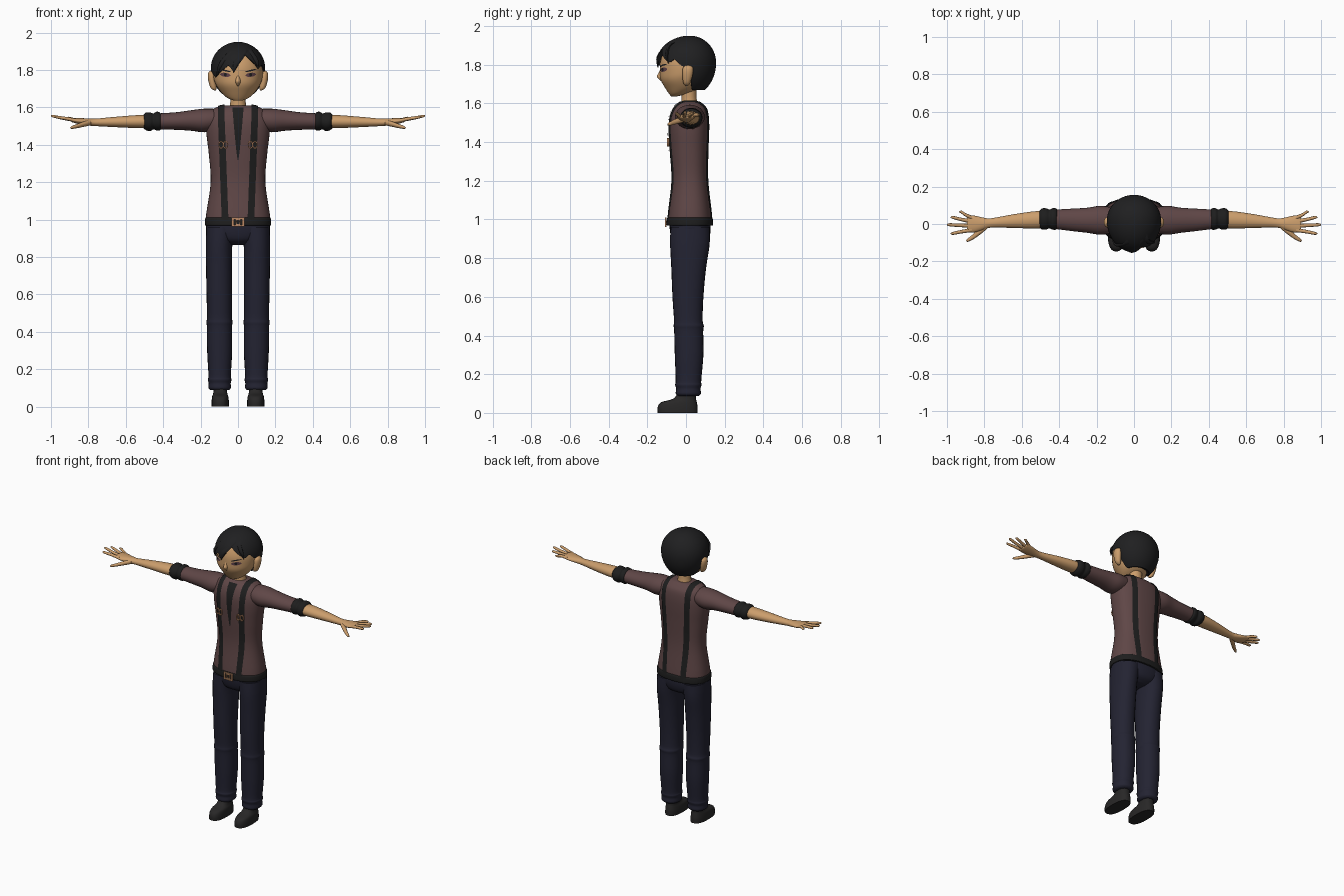
import bpy, bmesh, math
from mathutils import Vector
from mathutils.bvhtree import BVHTree

if "Cube" in bpy.data.objects:
    bpy.data.objects.remove(bpy.data.objects["Cube"])


def material(name, r, g, b):
    m = bpy.data.materials.new(name)
    m.diffuse_color = (r, g, b, 1)
    m.use_nodes = True
    m.node_tree.nodes["Principled BSDF"].inputs["Base Color"].default_value = m.diffuse_color
    return m


SKIN = material("skin", 0.60, 0.34, 0.15)
SHIRT = material("maroon cloth", 0.115, 0.062, 0.062)
NAVY = material("navy cloth", 0.017, 0.017, 0.032)
HAIR = material("black hair", 0.014, 0.014, 0.015)
TRIM = material("black trim", 0.013, 0.013, 0.013)
SHOE = material("dark leather", 0.021, 0.020, 0.020)
COPPER = material("copper", 0.50, 0.25, 0.13)
EYE = material("eye purple", 0.12, 0.055, 0.07)


def finish(bm, name, mat, mirrored=False, angle=60):
    bmesh.ops.recalc_face_normals(bm, faces=bm.faces)
    me = bpy.data.meshes.new(name)
    bm.to_mesh(me)
    me.shade_smooth()
    me.set_sharp_from_angle(angle=math.radians(angle))
    me.materials.append(mat)
    ob = bpy.data.objects.new(name, me)
    bpy.context.collection.objects.link(ob)
    if mirrored:
        mod = ob.modifiers.new("mirror", 'MIRROR')
        mod.use_clip = False
        mod.use_mirror_merge = False
    return ob


def skin_rings(bm, rings, closed=True):
    for a, b in zip(rings, rings[1:]):
        n = len(a)
        for i in range(n if closed else n - 1):
            j = (i + 1) % n
            bm.faces.new((a[i], a[j], b[j], b[i]))


def loft(name, axis, secs, mat, mirrored=False, sides=24, n=2.0, sub=4):
    """Sections (pos, centre u, centre v, radius u, radius v), smoothly blended."""
    pts = []
    for i in range(len(secs) - 1):
        p0, p1, p2, p3 = (secs[max(i - 1, 0)], secs[i], secs[i + 1],
                          secs[min(i + 2, len(secs) - 1)])
        for k in range(sub):
            t = k / sub
            pts.append([0.5 * (2 * b + (c - a) * t + (2 * a - 5 * b + 4 * c - d) * t * t
                               + (3 * b - a - 3 * c + d) * t ** 3)
                        for a, b, c, d in zip(p0, p1, p2, p3)])
    pts.append(secs[-1])
    bm, rings = bmesh.new(), []
    for pos, cu, cv, ru, rv in pts:
        ring = []
        for k in range(sides):
            a = 2 * math.pi * k / sides
            c, s = math.cos(a), math.sin(a)
            u = cu + max(ru, .001) * math.copysign(abs(c) ** (2 / n), c)
            v = cv + max(rv, .001) * math.copysign(abs(s) ** (2 / n), s)
            ring.append(bm.verts.new((u, v, pos) if axis == 'z' else (pos, u, v)))
        rings.append(ring)
    skin_rings(bm, rings)
    bm.faces.new(rings[0])
    bm.faces.new(rings[-1])
    return finish(bm, name, mat, mirrored)


def tree_of(ob):
    me = ob.data
    return BVHTree.FromPolygons([v.co for v in me.vertices],
                                [list(p.vertices) for p in me.polygons])


def patch(name, tree, rows, mat, mirrored=False, lift=.005):
    """Thin plate: each row holds (origin, direction) rays projected on a body."""
    bm, grid = bmesh.new(), []
    for row in rows:
        line = []
        for o, d in row:
            hit, nor, _, _ = tree.ray_cast(Vector(o), Vector(d))
            if hit is None:
                break
            line.append(bm.verts.new(hit - Vector(d).normalized() * lift))
        if len(line) == len(row):
            grid.append(line)
    skin_rings(bm, grid, closed=False)
    return finish(bm, name, mat, mirrored)


# torso and hem band
torso = loft("shirt_body", 'z', [
    (.975, 0, .02, .172, .115), (1.03, 0, .02, .17, .112), (1.2, 0, .02, .146, .095),
    (1.35, 0, .016, .156, .1), (1.45, 0, .015, .168, .105), (1.52, 0, .016, .17, .103),
    (1.57, 0, .02, .152, .09), (1.597, 0, .02, .122, .068), (1.61, 0, .02, .085, .05)],
    SHIRT, sides=48, n=2.4)
loft("hem_band", 'z', [(.968, 0, .02, .17, .112), (.972, 0, .02, .177, .12),
                       (1.005, 0, .02, .176, .118), (1.012, 0, .02, .168, .11)],
     TRIM, sides=48, n=2.4)
body = tree_of(torso)

# straps running up the front, over the shoulder and down the back
rows = []
heights = [1.0 + .53 * i / 14 for i in range(15)]
rays = [(-1, 0, z) for z in heights]
rays += [(-math.cos(math.radians(a)), math.sin(math.radians(a)), 1.53) for a in range(12, 170, 12)]
rays += [(1, 0, z) for z in reversed(heights)]
for dy, dz, z in rays:
    x = .069 + .02 * (z - 1) / .53
    rows.append([((x + w, .02 + dy * .5, z + dz * .5), (0, -dy, -dz)) for w in (-.018, 0, .018)])
patch("shoulder_strap", body, rows, TRIM, True)

# open neck
rows = []
for i in range(13):
    z = 1.32 + .28 * i / 12
    w = .002 + .028 * (i / 12) ** .8
    rows.append([((w * k, -1, z), (0, 1, 0)) for k in (-1, -.5, 0, .5, 1)])
patch("neck_opening", body, rows, TRIM)


# buckles
def ring(name, x, y, z, sx, sz, sides, mirrored):
    bm, rings = bmesh.new(), []
    off = math.pi / 4 if sides == 4 else 0
    for i in range(sides):
        a = off + 2 * math.pi * i / sides
        c, s = math.cos(a) * sx, math.sin(a) * sz
        rings.append([bm.verts.new((x + c * f, y + d, z + s * f))
                      for f, d in ((1, 0), (1, -.008), (.66, -.008), (.66, 0))])
    skin_rings(bm, rings + rings[:1])
    finish(bm, name, COPPER, mirrored, 30)


ring("strap_buckle_inner", .066, -.089, 1.4, .014, .022, 12, True)
ring("strap_buckle_outer", .091, -.085, 1.4, .014, .022, 12, True)
ring("belt_buckle", 0, -.1, .986, .048, .034, 4, False)
ring("belt_buckle_pin", 0, -.1, .986, .02, .022, 4, False)

# sleeves, cuffs, forearms
loft("sleeve", 'x', [(.11, .02, 1.537, .068, .055), (.18, .02, 1.53, .077, .063),
                     (.25, .02, 1.53, .067, .055), (.33, .022, 1.527, .06, .047),
                     (.44, .026, 1.525, .05, .042)], SHIRT, True)
loft("rolled_cuff", 'x', [(.408, .027, 1.525, .045, .036), (.418, .027, 1.525, .057, .048),
                          (.436, .027, 1.527, .057, .05), (.452, .027, 1.525, .05, .043),
                          (.47, .027, 1.523, .057, .05), (.492, .027, 1.525, .056, .047),
                          (.506, .027, 1.525, .044, .035)], TRIM, True)
loft("forearm", 'x', [(.45, .025, 1.525, .044, .035), (.53, .022, 1.524, .046, .035),
                      (.65, .015, 1.522, .036, .028), (.76, .006, 1.52, .025, .02),
                      (.80, .002, 1.522, .031, .019), (.85, 0, 1.527, .044, .016),
                      (.885, 0, 1.532, .045, .012), (.893, 0, 1.533, .036, .008)], SKIN, True)

# fingers: base y, tip x, tip y, tip z
for name, by, tx, ty, tz in (("little_finger", .033, .935, .064, 1.548),
                             ("ring_finger", .013, .98, .035, 1.555),
                             ("middle_finger", -.01, 1.0, -.004, 1.56),
                             ("index_finger", -.032, .98, -.05, 1.555)):
    loft(name, 'x', [(.865, by, 1.53, .011, .01),
                     ((.865 + tx) / 2, (by + ty) / 2, 1.541, .0095, .009),
                     (tx - .012, ty, tz - .007, .008, .0075), (tx, ty, tz - .005, .002, .002)],
         SKIN, True, sides=10)
loft("thumb", 'x', [(.785, -.01, 1.52, .016, .015), (.825, -.04, 1.51, .018, .014),
                    (.86, -.068, 1.5, .014, .011), (.888, -.086, 1.493, .009, .008),
                    (.897, -.09, 1.491, .002, .002)], SKIN, True, sides=12)

# trousers
loft("trouser_seat", 'z', [(.865, 0, .022, .05, .05), (.89, 0, .022, .12, .09),
                           (.94, 0, .022, .168, .105), (1.0, 0, .02, .166, .105)],
     NAVY, sides=40, n=2.3)
loft("trouser_leg", 'z', [(.088, .098, .012, .05, .055), (.1, .098, .012, .06, .065),
                          (.125, .098, .012, .059, .063), (.145, .098, .012, .063, .068),
                          (.17, .098, .013, .06, .066), (.3, .098, .016, .067, .074),
                          (.42, .099, .014, .067, .075), (.45, .099, .014, .07, .078),
                          (.48, .099, .012, .067, .074), (.6, .1, .01, .068, .08),
                          (.75, .101, .014, .07, .09), (.87, .101, .02, .071, .102),
                          (.96, .09, .022, .08, .102)], NAVY, True, n=2.2)

# shoes
loft("shoe", 'z', [(0, .095, -.043, .046, .103), (.03, .095, -.043, .046, .103),
                   (.055, .095, -.036, .043, .092), (.075, .095, -.006, .037, .058),
                   (.12, .095, .01, .036, .044)], SHOE, True, n=2.5)

# neck, head, nose, ears
loft("neck", 'z', [(1.58, 0, .018, .055, .05), (1.615, 0, .016, .042, .04),
                   (1.70, 0, .012, .042, .04)], SKIN)
head = loft("head", 'z', [(1.636, 0, -.062, .02, .014), (1.65, 0, -.04, .056, .048),
                          (1.68, 0, -.018, .09, .09), (1.72, 0, -.016, .117, .114),
                          (1.76, 0, -.004, .131, .131), (1.82, 0, .0, .133, .132),
                          (1.88, 0, .01, .112, .115), (1.92, 0, .015, .065, .07)],
            SKIN, sides=40)
loft("nose", 'z', [(1.715, 0, -.124, .006, .006), (1.738, 0, -.131, .014, .02),
                   (1.76, 0, -.126, .01, .014), (1.79, 0, -.125, .006, .004)], SKIN, sides=12)
loft("ear", 'z', [(1.69, .122, .004, .004, .006), (1.705, .131, .004, .016, .018),
                  (1.75, .14, .008, .02, .028), (1.785, .141, .01, .018, .026),
                  (1.8, .135, .01, .004, .006)], SKIN, True, sides=14)

# eyes and brows
face = tree_of(head)


def face_mark(name, mat, x0, z0, half_w, half_h, slope, lift):
    rows = []
    for i in range(9):
        t = i / 4 - 1
        h = half_h * max(1 - t * t, .02) ** .5
        z = z0 + slope * t
        rows.append([((x0 + half_w * t, -1, z + h * k), (0, 1, 0)) for k in (-1, 0, 1)])
    patch(name, face, rows, mat, True, lift)


face_mark("eye", EYE, .068, 1.774, .028, .011, .003, .003)
face_mark("pupil", HAIR, .068, 1.775, .008, .009, 0, .005)
face_mark("eyebrow", HAIR, .068, 1.797, .03, .004, .007, .004)

# hair cap with a jagged hairline (angle from the front, lowest height)
LINE = [(-180, 1.67), (-97, 1.67), (-91, 1.73), (-85, 1.785), (-75, 1.79), (-60, 1.76),
        (-52, 1.77), (-35, 1.80), (-20, 1.825), (-10, 1.79), (0, 1.825), (18, 1.88),
        (26, 1.86), (40, 1.83), (52, 1.81), (62, 1.83), (75, 1.795), (85, 1.785),
        (91, 1.73), (97, 1.67), (180, 1.67)]


def hairline(a):
    for (a0, z0), (a1, z1) in zip(LINE, LINE[1:]):
        if a <= a1:
            return z0 + (z1 - z0) * (a - a0) / (a1 - a0)
    return LINE[-1][1]


bm, columns = bmesh.new(), []
for i in range(120):
    deg = -180 + 3 * i
    a, low = math.radians(deg), hairline(deg)
    s = (low - 1.81) / (.14 if low > 1.81 else .17)
    end = math.acos(s)
    col = []
    for k in range(1, 15):
        p = end * k / 14
        r, up = math.sin(p), math.cos(p)
        depth = .172 if math.cos(a) > 0 else .136
        col.append(bm.verts.new((.145 * r * math.sin(a), .02 - depth * r * math.cos(a),
                                 1.81 + up * (.14 if up > 0 else .17))))
    x, y, z = col[-1].co
    col.append(bm.verts.new((x * .82, .02 + (y - .02) * .78, z + .006)))
    columns.append(col)
for a, b in zip(columns, columns[1:] + columns[:1]):
    for k in range(14):
        bm.faces.new((a[k], b[k], b[k + 1], a[k + 1]))
bm.faces.new([c[0] for c in columns])
finish(bm, "hair_cap", HAIR)

# loose fringe locks
for name, x0, x1, z1 in (("fringe_lock_left", -.03, -.115, 1.765),
                         ("fringe_lock_middle", .03, -.025, 1.785),
                         ("fringe_lock_right", .06, .108, 1.805)):
    def front(x, z):
        return .02 - .172 * max(1 - (x / .145) ** 2 - (max(z - 1.81, 0) / .14) ** 2, .01) ** .5
    xm, zm = x0 * .35 + x1 * .65, (z1 + 1.9) / 2
    loft(name, 'z', [(z1, x1, front(x1, z1) + .004, .002, .002),
                     (zm, xm, front(xm, zm) + .004, .018, .009),
                     (1.9, x0, front(x0, 1.9) + .008, .02, .009),
                     (1.925, x0, front(x0, 1.925) + .015, .006, .004)], HAIR, sides=10)
